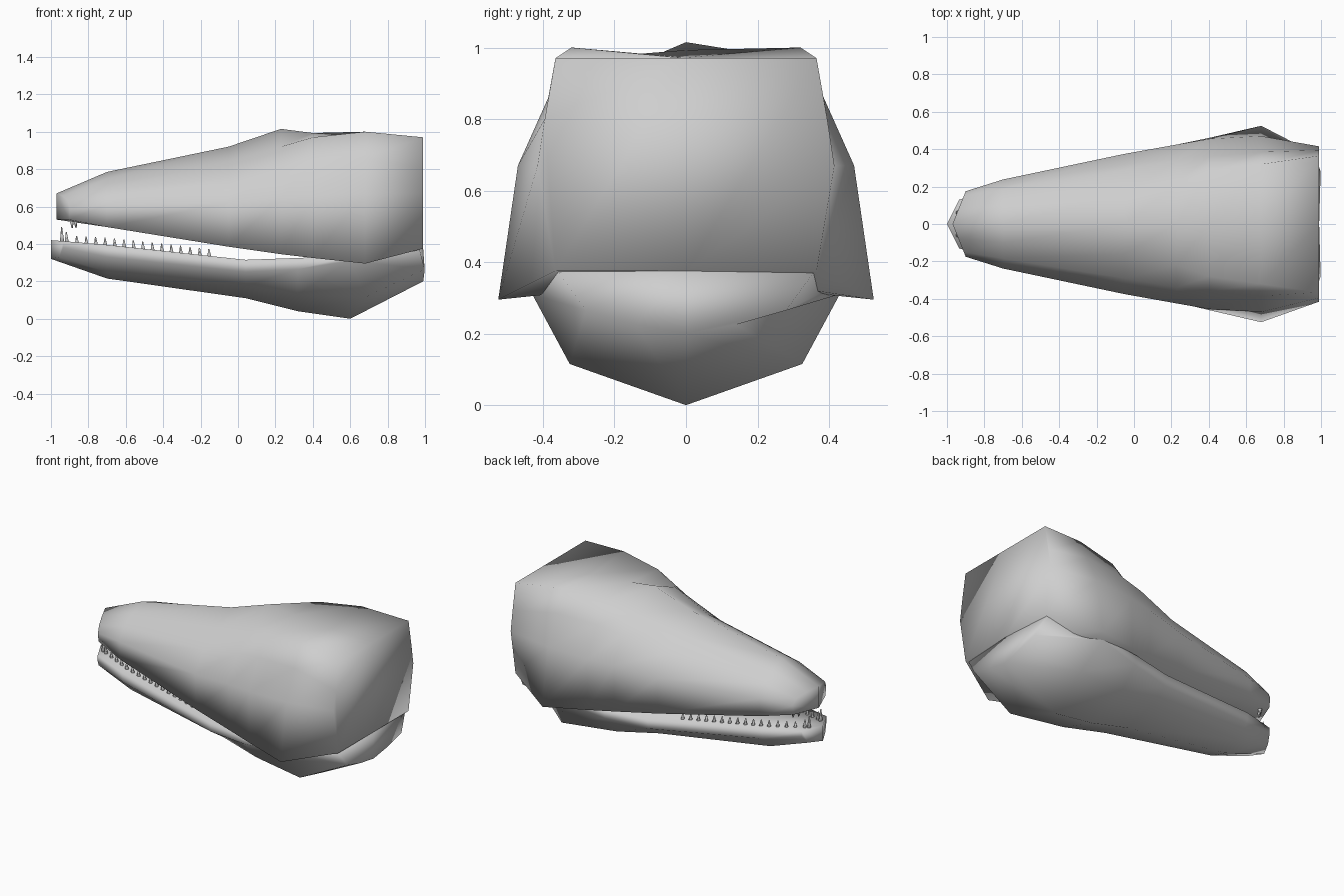
import bpy, bmesh, math
from mathutils import Vector, Matrix

cube = bpy.data.objects.get("Cube")
if cube:
    bpy.data.objects.remove(cube, do_unlink=True)


def make_material(name, colour):
    mat = bpy.data.materials.new(name)
    mat.use_nodes = True
    mat.diffuse_color = colour
    mat.node_tree.nodes["Principled BSDF"].inputs["Base Color"].default_value = colour
    return mat


GREY = make_material("light grey", (0.62, 0.62, 0.62, 1))


def finish(name, bm):
    bmesh.ops.recalc_face_normals(bm, faces=bm.faces)
    mesh = bpy.data.meshes.new(name)
    bm.to_mesh(mesh)
    bm.free()
    mesh.materials.append(GREY)
    for poly in mesh.polygons:
        poly.use_smooth = True
    obj = bpy.data.objects.new(name, mesh)
    bpy.context.collection.objects.link(obj)
    return obj


def loft(name, stations, sweep):
    """Skin mirrored half sections (y, z, optional x shift) along x.
    Sweep angles the snout tip back on both sides."""
    bm = bmesh.new()
    rings = []
    for k, (x, half) in enumerate(stations):
        full = half + [(-p[0],) + p[1:] for p in half[-2:0:-1]]
        ring = []
        for y, z, *shift in full:
            px = x + sum(shift) + (sweep * abs(y) if k == 0 else 0)
            ring.append(bm.verts.new((px, y, z)))
        rings.append(ring)
    n = len(rings[0])
    for a, b in zip(rings, rings[1:]):
        for i in range(n):
            j = (i + 1) % n
            bm.faces.new((a[i], a[j], b[j], b[i]))
    # Each end cap is a left and a right half meeting on the centre line
    for ring in (rings[0], rings[-1]):
        bm.faces.new(ring[:n // 2 + 1])
        bm.faces.new(ring[n // 2:] + ring[:1])
    return finish(name, bm)


# Skull: top centre, shoulder, upper side, cheek, lip, palate centre
loft("skull", [
    (-0.97, [(0, .67), (.08, .655), (.15, .63), (.175, .59), (.165, .53), (0, .53)]),
    (-0.70, [(0, .785), (.10, .748), (.185, .69), (.238, .61), (.23, .49), (0, .49)]),
    (-0.05, [(0, .92), (.16, .84), (.29, .75), (.375, .62), (.365, .385), (0, .40)]),
    (0.23, [(0, 1.015), (.22, .92), (.34, .82), (.425, .65), (.42, .345), (0, .37)]),
    (0.40, [(0, .993), (.28, .97), (.36, .85), (.455, .66), (.46, .325), (0, .36)]),
    (0.68, [(0, .972), (.32, 1.0), (.385, .86), (.47, .67), (.525, .295), (0, .35)]),
    (0.99, [(0, .97), (.365, .97), (.395, .80), (.415, .67), (.365, .375), (0, .375)]),
], 0.4)

# Lower jaw: top centre, lip, side, lower side, keel
loft("lower_jaw", [
    (-1.00, [(0, .42), (.13, .415), (.13, .38), (.09, .33), (0, .32)]),
    (-0.70, [(0, .39), (.21, .395), (.20, .33), (.12, .25), (0, .215)]),
    (0.04, [(0, .30), (.35, .315), (.335, .25), (.22, .175), (0, .11)]),
    (0.32, [(0, .30), (.40, .325), (.39, .265), (.265, .13), (0, .04)]),
    (0.60, [(0, .32), (.42, .335), (.43, .31), (.325, .115, .08), (0, 0)]),
    (0.99, [(0, .375), (.36, .375, -.02), (.28, .265, .008), (.14, .225, .004), (0, .20)]),
], 0.5)


def tooth_root(x):
    """Tooth row half width and gum height at x, set in from the lip."""
    if x < -0.70:
        t = (x + 0.94) / 0.24
        return .06 + .09 * t, .41 - .015 * t
    t = (x + 0.70) / 0.74
    return .15 + .14 * t, .395 - .08 * t


def add_tooth(bm, base, height, radius, lean):
    """Slim leaning cone; a negative height points it down."""
    made = bmesh.ops.create_cone(bm, cap_ends=True, segments=6, radius1=radius,
                                 radius2=radius * .2, depth=abs(height))["verts"]
    for v in made:
        if v.co.z > 0:
            v.co.x += lean
    turn = Matrix.Rotation(math.pi if height < 0 else 0, 4, "X")
    bmesh.ops.transform(bm, verts=made, matrix=Matrix.Translation(
        Vector(base) + Vector((0, 0, height / 2))) @ turn)


# Lower teeth: two tall front fangs and a row of small ones per side
bm = bmesh.new()
row = [(-0.94, .08), (-0.915, .055)]
row += [(-0.86 + 0.0505 * i, .038) for i in range(15)]
for side in (1, -1):
    for x, h in row:
        y, z = tooth_root(x)
        add_tooth(bm, (x, side * y, z - .02), h + .02, .016, -.003)
finish("lower_teeth", bm)

# Upper teeth: a few short ones at the snout tip
bm = bmesh.new()
for side in (1, -1):
    for x, y in ((-0.89, .09), (-0.87, .12)):
        add_tooth(bm, (x, side * y, .535), -.05, .016, .004)
finish("upper_teeth", bm)
